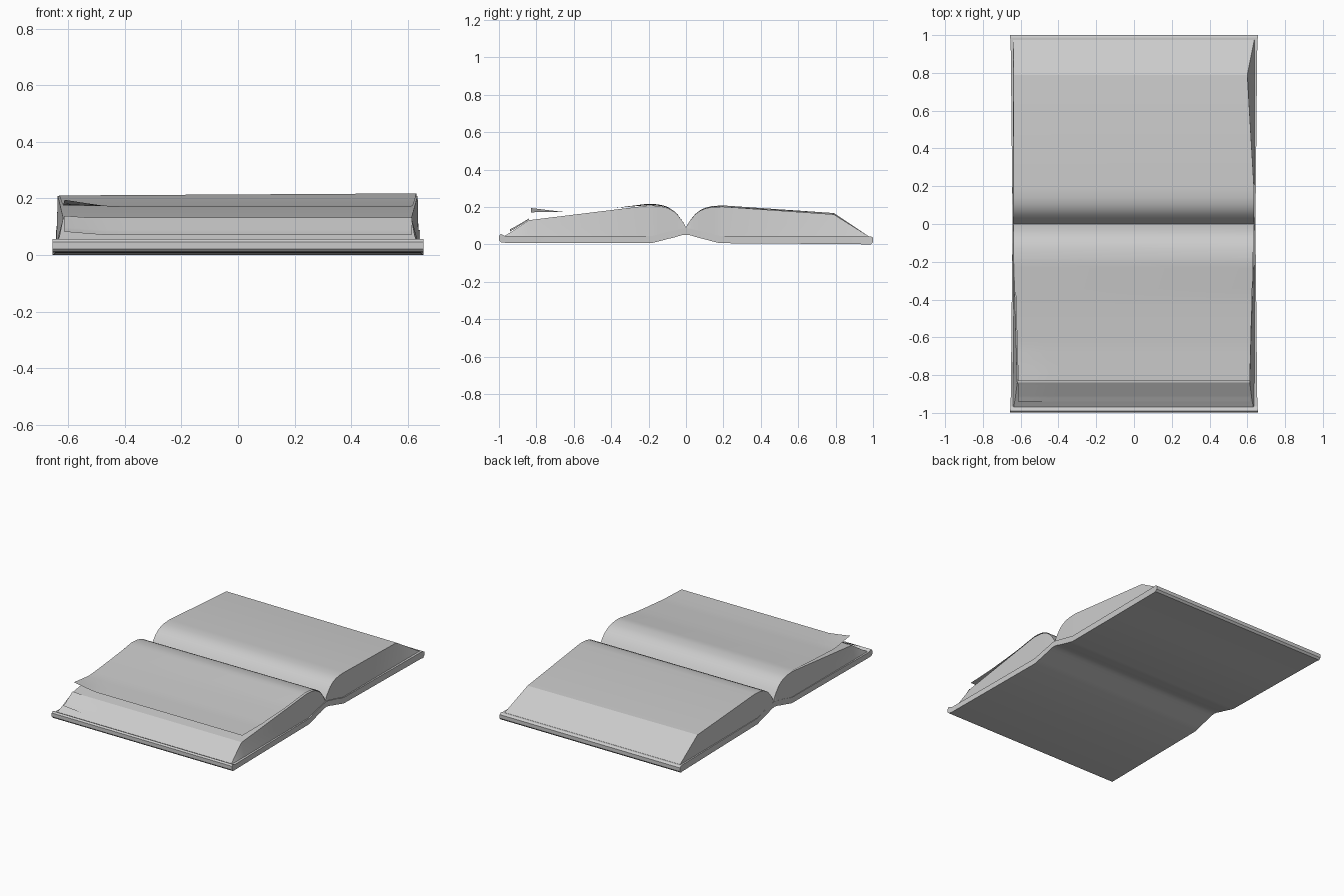
import bpy

if "Cube" in bpy.data.objects:
    bpy.data.objects.remove(bpy.data.objects["Cube"])

def make(name, verts, faces, angle=0.36):
    me = bpy.data.meshes.new(name)
    me.from_pydata(verts, [], faces)
    ob = bpy.data.objects.new(name, me)
    bpy.context.collection.objects.link(ob)
    bpy.ops.object.select_all(action='DESELECT')
    ob.select_set(True)
    bpy.context.view_layer.objects.active = ob
    bpy.ops.object.mode_set(mode='EDIT')
    bpy.ops.mesh.select_all(action='SELECT')
    bpy.ops.mesh.normals_make_consistent(inside=False)
    bpy.ops.object.mode_set(mode='OBJECT')
    bpy.ops.object.shade_smooth_by_angle(angle=angle)
    return ob

def loft(name, rings):
    """Skin a row of four-cornered cross-sections and cap both ends."""
    verts = [v for r in rings for v in r]
    faces = [(3, 2, 1, 0)]
    for i in range(len(rings) - 1):
        a, b = 4 * i, 4 * i + 4
        faces += [(a + k, a + (k + 1) % 4, b + (k + 1) % 4, b + k) for k in range(4)]
    n = len(verts)
    faces.append((n - 4, n - 3, n - 2, n - 1))
    return make(name, verts, faces)

def lerp_table(t, table):
    for (a, va), (b, vb) in zip(table, table[1:]):
        if t <= b:
            return va + (vb - va) * (t - a) / (b - a)
    return table[-1][1]

# Cover: two boards with a raised, curved spine (y, bottom z, top z, half width)
half = [(0.0, 0.052, 0.088, 0.643), (0.025, 0.049, 0.084, 0.643),
        (0.06, 0.038, 0.075, 0.643), (0.10, 0.028, 0.067, 0.643),
        (0.14, 0.017, 0.056, 0.644), (0.18, 0.007, 0.046, 0.645),
        (0.60, 0.004, 0.045, 0.649), (0.965, 0.001, 0.044, 0.653)]
prof = [(-y, b + y * 0.008, t, w) for y, b, t, w in half[:0:-1]] + half
prof = [(-0.999, 0.022, 0.046, 0.656), (-0.99, 0.012, 0.056, 0.656)] + prof
prof += [(0.988, 0.0, 0.044, 0.656), (1.0, 0.012, 0.036, 0.656)]
loft("book_cover", [[(-w, y, b), (w, y, b), (w, y, t), (-w, y, t)] for y, b, t, w in prof])

# Page blocks: (distance from spine, top z) rising out of the gutter
swell = [(0.0, 0.092), (0.015, 0.118), (0.03, 0.139), (0.05, 0.163),
         (0.075, 0.183), (0.105, 0.197), (0.14, 0.205), (0.195, 0.209)]
base = [(0.0, 0.086), (0.025, 0.082), (0.06, 0.073), (0.1, 0.065), (0.18, 0.043), (1.0, 0.04)]

def page_block(name, side, tail, skew):
    rings = []
    for d, z, xl, xr in [(d, z, -0.637, 0.635) for d, z in swell] + tail:
        y, zb = side * d, lerp_table(d, base)
        dz = skew * min(d / 0.2, 1) * (1 if z > 0.1 else 0)
        rings.append([(-0.642, y, zb), (0.638, y, zb), (xr, y, z - dz), (xl, y, z)])
    loft(name, rings)

page_block("front_page_block", -1,
           [(0.84, 0.13, -0.618, 0.613), (0.93, 0.07, -0.63, 0.624), (0.97, 0.046, -0.637, 0.632)], 0.0)
page_block("back_page_block", 1,
           [(0.79, 0.168, -0.637, 0.60), (0.975, 0.045, -0.64, 0.637)], 0.007)

# Loose sheets: lifted pages over the front block, with a curled left corner
def sheet(name, path, end, curl):
    nx, ny = 16, 30
    start = path[0][0]
    verts, faces = [], []
    for j in range(ny + 1):
        d = start + (end - start) * (j / ny) ** 1.4
        t = d / end
        for i in range(nx + 1):
            u = i / nx
            x = (-0.637 + 0.024 * t) + (1.272 - 0.046 * t) * u
            lift = curl * max(0, 1 - u / 0.12 - (1 - t) * 5)
            z = lerp_table(d, path) + 0.008 * u * max(0, 1 - abs(d - 0.19) / 0.19)
            verts.append((x, -d, z + lift))
    for j in range(ny):
        for i in range(nx):
            a = j * (nx + 1) + i
            faces.append((a, a + nx + 1, a + nx + 2, a + 1))
    ob = make(name, verts, faces, 0.6)
    if ob.data.polygons[0].normal.z < 0:
        ob.data.flip_normals()

sheet("lifted_page", [(d, z + 0.002) for d, z in swell] +
      [(0.45, 0.189), (0.65, 0.175), (0.83, 0.172)], 0.83, 0.023)
sheet("slipped_page", [(0.84, 0.133), (0.915, 0.084), (0.94, 0.07)], 0.94, 0.012)
